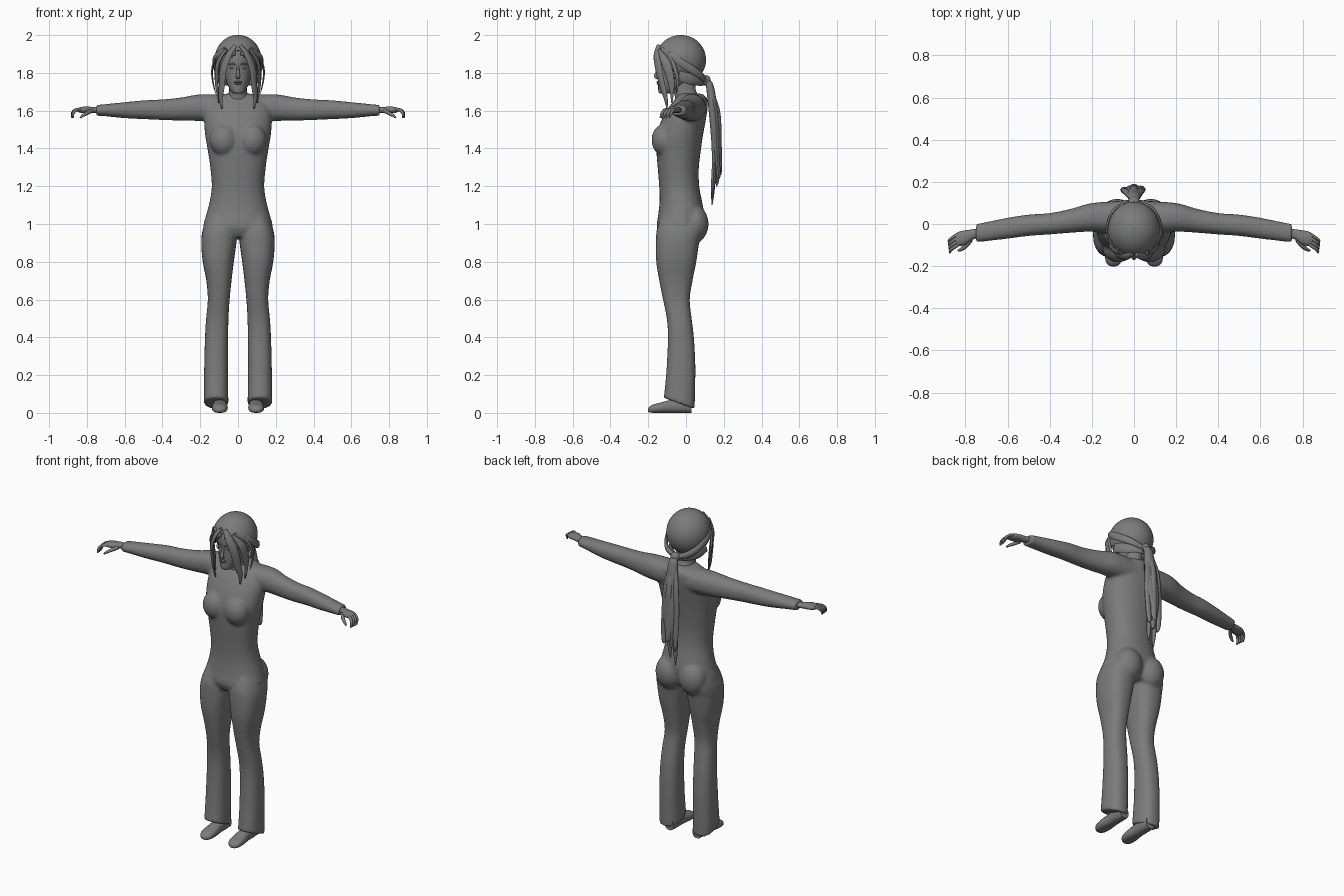
import bpy, bmesh, math
from mathutils import Vector

grey = bpy.data.materials.new("grey")
grey.diffuse_color = (0.2, 0.2, 0.2, 1)


def select_only(objs):
    bpy.ops.object.select_all(action='DESELECT')
    for o in objs:
        o.select_set(True)
    bpy.context.view_layer.objects.active = objs[0]


def finish(name, bm):
    bmesh.ops.recalc_face_normals(bm, faces=bm.faces)
    me = bpy.data.meshes.new(name)
    bm.to_mesh(me)
    bm.free()
    me.materials.append(grey)
    ob = bpy.data.objects.new(name, me)
    bpy.context.collection.objects.link(ob)
    select_only([ob])
    bpy.ops.object.shade_smooth_by_angle(angle=math.radians(50))
    return ob


def spline(rows, k):
    """Catmull-Rom interpolation of every column."""
    out = []
    for i in range(len(rows) - 1):
        p = [rows[max(0, min(len(rows) - 1, i + d))] for d in (-1, 0, 1, 2)]
        for j in range(k):
            t = j / k
            out.append([0.5 * (2 * b + (c - a) * t + (2 * a - 5 * b + 4 * c - d) * t * t
                               + (3 * b - a - 3 * c + d) * t ** 3) for a, b, c, d in zip(*p)])
    return out + [list(rows[-1])]


def loft(name, rings, n, power=2.0):
    """Skin rings given as (centre, half axis, half axis)."""
    bm = bmesh.new()
    loops = []
    for c, a, b in rings:
        ring = []
        for i in range(n):
            t = 2 * math.pi * i / n
            u, v = math.cos(t), math.sin(t)
            u, v = (math.copysign(abs(w) ** (2 / power), w) for w in (u, v))
            ring.append(bm.verts.new(c + a * u + b * v))
        loops.append(ring)
    for r, q in zip(loops, loops[1:]):
        for i in range(n):
            bm.faces.new((r[i], r[(i + 1) % n], q[(i + 1) % n], q[i]))
    bm.faces.new(loops[0])
    bm.faces.new(loops[-1])
    return finish(name, bm)


def upright(name, rows, n=24, k=3, power=2.2):
    """Rows: z, x0, x1, y0, y1."""
    return loft(name, [(Vector(((a + b) / 2, (c + d) / 2, z)), Vector(((b - a) / 2, 0, 0)),
                        Vector((0, (d - c) / 2, 0))) for z, a, b, c, d in spline(rows, k)], n, power)


def sideways(name, rows, s, n=20, k=3):
    """Rows: x, y0, y1, z0, z1, on side s."""
    return loft(name, [(Vector((s * x, (a + b) / 2, (c + d) / 2)), Vector((0, (b - a) / 2, 0)),
                        Vector((0, 0, (d - c) / 2))) for x, a, b, c, d in spline(rows, k)], n, 2.2)


def strand(name, rows, width=(1, 0, 0), n=8, k=4):
    """Rows: x, y, z, half width, half thickness."""
    pts = spline(rows, k)
    rings = []
    for i, p in enumerate(pts):
        tan = Vector(pts[min(i + 1, len(pts) - 1)][:3]) - Vector(pts[max(i - 1, 0)][:3])
        tan.normalize()
        w = Vector(width)
        w = (w - tan * w.dot(tan)).normalized()
        rings.append((Vector(p[:3]), w * p[3], tan.cross(w) * p[4]))
    return loft(name, rings, n)


def ball(name, loc, size, seg=16):
    bm = bmesh.new()
    bmesh.ops.create_uvsphere(bm, u_segments=seg, v_segments=seg // 2 + 2, radius=1)
    for v in bm.verts:
        v.co = Vector([v.co[i] * size[i] + loc[i] for i in range(3)])
    return finish(name, bm)


# Clothed body: torso, bust, seat, sleeves and flared trouser legs fused together
torso = [(.93, .14, -.13, .06), (.98, .183, -.155, .08), (1.05, .168, -.147, .095),
         (1.12, .15, -.14, .085), (1.2, .139, -.142, .07), (1.3, .147, -.15, .068),
         (1.4, .162, -.158, .08), (1.47, .174, -.155, .09), (1.55, .18, -.13, .105),
         (1.62, .175, -.09, .115), (1.665, .14, -.055, .112), (1.69, .07, -.045, .085)]
parts = [upright("body_suit", [(z, -r, r, a, b) for z, r, a, b in torso], 32)]
leg = [(1.04, .02, .16, -.13, .08), (.97, .006, .187, -.155, .09), (.9, .008, .195, -.16, .07),
       (.8, .022, .187, -.158, .055), (.7, .034, .168, -.142, .035), (.6, .044, .16, -.122, .02),
       (.5, .05, .169, -.102, .03), (.4, .052, .175, -.096, .042), (.25, .053, .179, -.102, .05),
       (.12, .052, .181, -.112, .048), (.05, .05, .181, -.118, .046)]
sleeve = [(.06, -.05, .11, 1.54, 1.685), (.2, -.037, .1, 1.545, 1.687), (.3, -.042, .072, 1.547, 1.67),
          (.4, -.05, .052, 1.55, 1.66), (.5, -.057, .045, 1.555, 1.655), (.6, -.07, .03, 1.56, 1.645),
          (.7, -.082, .01, 1.57, 1.635), (.75, -.087, 0, 1.573, 1.63)]
for s in (-1, 1):
    lg = upright("leg", [(z, *sorted((s * a, s * b)), c, d) for z, a, b, c, d in leg], 24, 3, 2.4)
    for v in lg.data.vertices:  # slanted hem
        if v.co.z < .2:
            v.co.z -= (v.co.y + .036) * .36 * (.2 - v.co.z) / .15
    parts += [lg, sideways("sleeve", sleeve, s),
              ball("bust", (s * .075, -.115, 1.445), (.075, .068, .085), 20),
              ball("seat", (s * .08, .045, 1.0), (.085, .075, .1), 20)]
select_only(parts)
bpy.ops.object.join()
body = bpy.context.object
rm = body.modifiers.new("fuse", 'REMESH')
rm.mode = 'VOXEL'
rm.voxel_size = .009
sm = body.modifiers.new("soften", 'SMOOTH')
sm.factor = .5
sm.iterations = 5
for m in ("fuse", "soften"):
    bpy.ops.object.modifier_apply(modifier=m)
bpy.ops.object.shade_smooth_by_angle(angle=math.radians(60))

# Hands and shoes
for s in (-1, 1):
    side = "left" if s > 0 else "right"
    sideways(side + "_palm", [(.73, -.065, -.02, 1.585, 1.62), (.765, -.073, -.025, 1.588, 1.62),
                              (.8, -.098, -.03, 1.587, 1.622), (.83, -.105, -.036, 1.588, 1.62),
                              (.848, -.1, -.046, 1.592, 1.614)], s, 14)
    for i in range(4):
        y = -.048 - .016 * i
        r = .0085 if i else .007
        x = .838 - .002 * i
        strand(f"{side}_finger_{i + 1}", [(s * x, y, 1.606, r, r), (s * (x + .023), y - .016, 1.604, r, r),
               (s * (x + .04), y - .03, 1.588, r, r * .9), (s * (x + .041), y - .04, 1.562, r * .5, r * .5)],
               (0, 1, 0), 8, 3)
    strand(side + "_thumb", [(s * .775, -.075, 1.6, .012, .012), (s * .797, -.103, 1.588, .011, .01),
           (s * .82, -.12, 1.575, .009, .008), (s * .836, -.126, 1.562, .004, .004)], (0, 1, 0), 8, 3)
    shoe = [(.03, .03, .028, .035), (-.02, .036, .035, .04), (-.08, .036, .034, .035),
            (-.13, .042, .028, .028), (-.175, .038, .022, .022), (-.195, .024, .017, .014),
            (-.202, .008, .014, .006)]
    loft(side + "_shoe", [(Vector((s * (.095 - .02 * min(0, y + .08)), y, max(zc, h))), Vector((w, 0, 0)),
                           Vector((0, 0, h))) for y, w, zc, h in spline(shoe, 3)], 18, 2.5)

# Neck and head
upright("neck", [(1.63, -.08, .08, -.06, .09), (1.675, -.056, .056, -.06, .07),
                 (1.71, -.047, .047, -.07, .052), (1.77, -.047, .047, -.08, .05)], 18)
head = [(1.69, .018, -.138, -.09), (1.7, .034, -.146, -.06), (1.73, .052, -.147, -.01),
        (1.77, .067, -.147, .035), (1.82, .075, -.146, .06), (1.87, .08, -.15, .07),
        (1.92, .077, -.14, .062), (1.96, .055, -.11, .035), (1.98, .02, -.06, 0)]
upright("head", [(z, -r, r, a, b) for z, r, a, b in head], 24, 3, 2.1)

# Face details
strand("nose", [(0, -.143, 1.84, .006, .006), (0, -.153, 1.805, .008, .008),
                (0, -.16, 1.783, .012, .011), (0, -.148, 1.772, .01, .006)], n=10)
ball("upper_lip", (0, -.147, 1.752), (.021, .009, .005))
ball("lower_lip", (0, -.146, 1.743), (.018, .009, .006))
for s in (-1, 1):
    ball("eye", (s * .03, -.136, 1.826), (.014, .007, .006))
    strand("brow", [(s * .012, -.147, 1.842, .003, .003), (s * .032, -.143, 1.85, .004, .003),
                    (s * .052, -.128, 1.843, .002, .002)], (0, 0, 1), 6)

# Hair cap, trimmed around the face and swept to the tie at the back
bm = bmesh.new()
bmesh.ops.create_uvsphere(bm, u_segments=48, v_segments=32, radius=1)
for v in bm.verts:
    part = .006 * math.exp(-(v.co.x / .06) ** 2) if v.co.y < .4 else 0
    grow = 1 - part
    v.co = Vector((v.co.x * .124 * grow, v.co.y * .134 * grow - .028, v.co.z * .132 * grow + 1.869))


def bare(c):
    if c.y < -.06:
        return c.z < 1.925 - 1.1 * abs(c.x)
    return c.z < 1.765


bmesh.ops.delete(bm, geom=[f for f in bm.faces if bare(f.calc_center_median())], context='FACES')
cap = finish("hair_cap", bm)
sol = cap.modifiers.new("thickness", 'SOLIDIFY')
sol.thickness = .012

# Front locks and loose side strands
for s in (-1, 1):
    strand("front_lock", [(s * .012, -.145, 1.945, .012, .008), (s * .05, -.155, 1.895, .022, .009),
           (s * .078, -.145, 1.82, .024, .01), (s * .086, -.125, 1.73, .021, .01),
           (s * .092, -.108, 1.67, .014, .008), (s * .085, -.1, 1.61, .003, .003)], (s * .7, .7, 0))
    strand("temple_lock", [(s * .06, -.135, 1.925, .015, .008), (s * .104, -.11, 1.86, .024, .009),
           (s * .113, -.085, 1.78, .022, .009), (s * .11, -.075, 1.71, .013, .007),
           (s * .102, -.075, 1.64, .003, .003)], (s * .3, 1, 0))
    strand("loose_wisp", [(s * .105, -.09, 1.91, .008, .006), (s * .135, -.06, 1.83, .01, .006),
           (s * .134, -.045, 1.76, .008, .005), (s * .118, -.05, 1.69, .002, .002)], (0, 1, 0), 6)
    strand("swept_band", [(s * .07, -.13, 1.925, .014, .006), (s * .124, -.06, 1.875, .02, .008),
           (s * .117, .02, 1.825, .022, .01), (s * .075, .08, 1.785, .02, .011),
           (s * .01, .1, 1.76, .014, .011)], (0, 0, 1))
    strand("nape_hair", [(s * .108, -.04, 1.79, .03, .01), (s * .094, .015, 1.77, .03, .01),
           (s * .055, .062, 1.758, .026, .012), (0, .092, 1.752, .02, .012)], (0, 0, 1))

# Ponytail: tie, main mass and separate tips
ball("hair_tie", (0, .105, 1.76), (.028, .026, .028))
strand("ponytail", [(0, .09, 1.765, .02, .016), (0, .122, 1.74, .027, .02), (0, .137, 1.66, .036, .024),
       (0, .15, 1.55, .044, .026), (0, .16, 1.43, .046, .026), (-.005, .16, 1.32, .034, .022),
       (-.01, .155, 1.22, .008, .008)], n=14)
tips = [(-.03, .012, 1.1, .142), (.012, .012, 1.14, .142), (.035, .02, 1.24, .172), (-.045, .02, 1.2, .165),
        (.0, .034, 1.27, .178)]
for x, out, end, y in tips:
    strand("ponytail_strand", [(x * .3, .12, 1.73, .01, .01), (x * .8, .132 + out, 1.6, .018, .014),
           (x, .14 + out, 1.45, .02, .014), (x, (y + .145 + out) / 2, 1.32, .018, .012),
           (x * .9, y, (end + 1.3) / 2 - .02, .013, .01), (x * .8, y - .004, end, .002, .002)])
